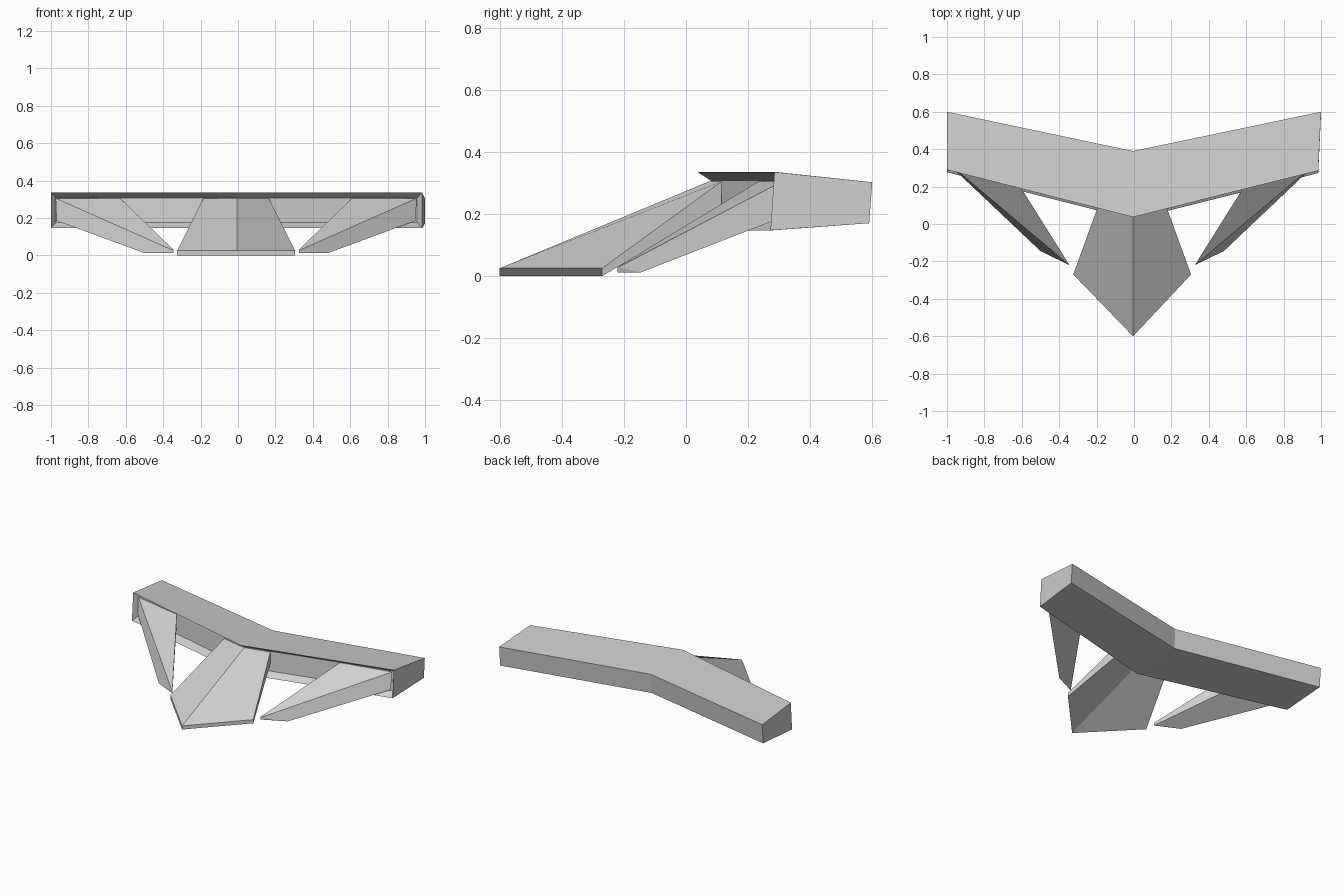
import bpy, bmesh
from mathutils import Vector

cube = bpy.data.objects.get("Cube")
if cube:
    bpy.data.objects.remove(cube, do_unlink=True)

GREY = (0.62, 0.62, 0.62, 1.0)
mat = bpy.data.materials.new("light_grey")
mat.use_nodes = True
mat.diffuse_color = GREY
mat.node_tree.nodes["Principled BSDF"].inputs["Base Color"].default_value = GREY

SKEW = -0.02  # slight sideways offset of the right-hand half


def mirror(p):
    return (SKEW - p[0], p[1], p[2])


def loft(sections):
    """Join matching closed sections into a capped solid."""
    bm = bmesh.new()
    rings = [[bm.verts.new(p) for p in s] for s in sections]
    n = len(rings[0])
    for a, b in zip(rings, rings[1:]):
        for i in range(n):
            j = (i + 1) % n
            bm.faces.new((a[i], a[j], b[j], b[i]))
    bm.faces.new(rings[0])
    bm.faces.new(rings[-1])
    bmesh.ops.recalc_face_normals(bm, faces=bm.faces)
    return bm


def finish(name, bm):
    mesh = bpy.data.meshes.new(name)
    bm.to_mesh(mesh)
    bm.free()
    mesh.materials.append(mat)
    ob = bpy.data.objects.new(name, mesh)
    bpy.context.collection.objects.link(ob)
    return ob


# Swept-back crossbar: front top, back top, back bottom, front bottom
def bar_section(xf, xb, yf, yb):
    return [(xf, yf, 0.335), (xb, yb, 0.302),
            (xb, yb - 0.01, 0.17), (xf, yf - 0.013, 0.147)]


bar = loft([bar_section(-1.0, -1.0, 0.29, 0.60),
            bar_section(-0.005, -0.005, 0.037, 0.39),
            bar_section(0.985, 1.0, 0.285, 0.60)])
bar.normal_update()
# Recessed channel along the front
front = [f for f in bar.faces if f.normal.y < -0.7]
bmesh.ops.inset_region(bar, faces=front, thickness=0.028, depth=0.0,
                       use_even_offset=True, use_boundary=True)
for v in {v for f in front for v in f.verts}:
    v.co += Vector((0, 0.045, 0))
finish("crossbar", bar)

# Central ridged blade, folded along its middle
tip, root = (0.305, -0.27), (0.165, 0.115)


def blade_section(side, ridge, top, low, ridge_low):
    a, b = (*side, top), (*side, low)
    return [mirror(a), (-0.005, ridge, top), a,
            b, (-0.005, ridge, ridge_low), mirror(b)]


finish("center_blade", loft([
    blade_section(tip, -0.60, 0.025, 0.0, 0.0),
    blade_section(root, 0.075, 0.305, 0.225, 0.225)]))

# Side blades: inner top, outer top, outer bottom, inner bottom
side_tip = [(0.325, -0.22, 0.03), (0.33, -0.217, 0.028),
            (0.48, -0.145, 0.012), (0.325, -0.22, 0.012)]
side_root = [(0.61, 0.235, 0.305), (0.955, 0.31, 0.305),
             (0.95, 0.30, 0.185), (0.61, 0.23, 0.2)]
finish("left_blade", loft([side_tip, side_root]))
finish("right_blade", loft([[mirror(p) for p in s] for s in (side_tip, side_root)]))
